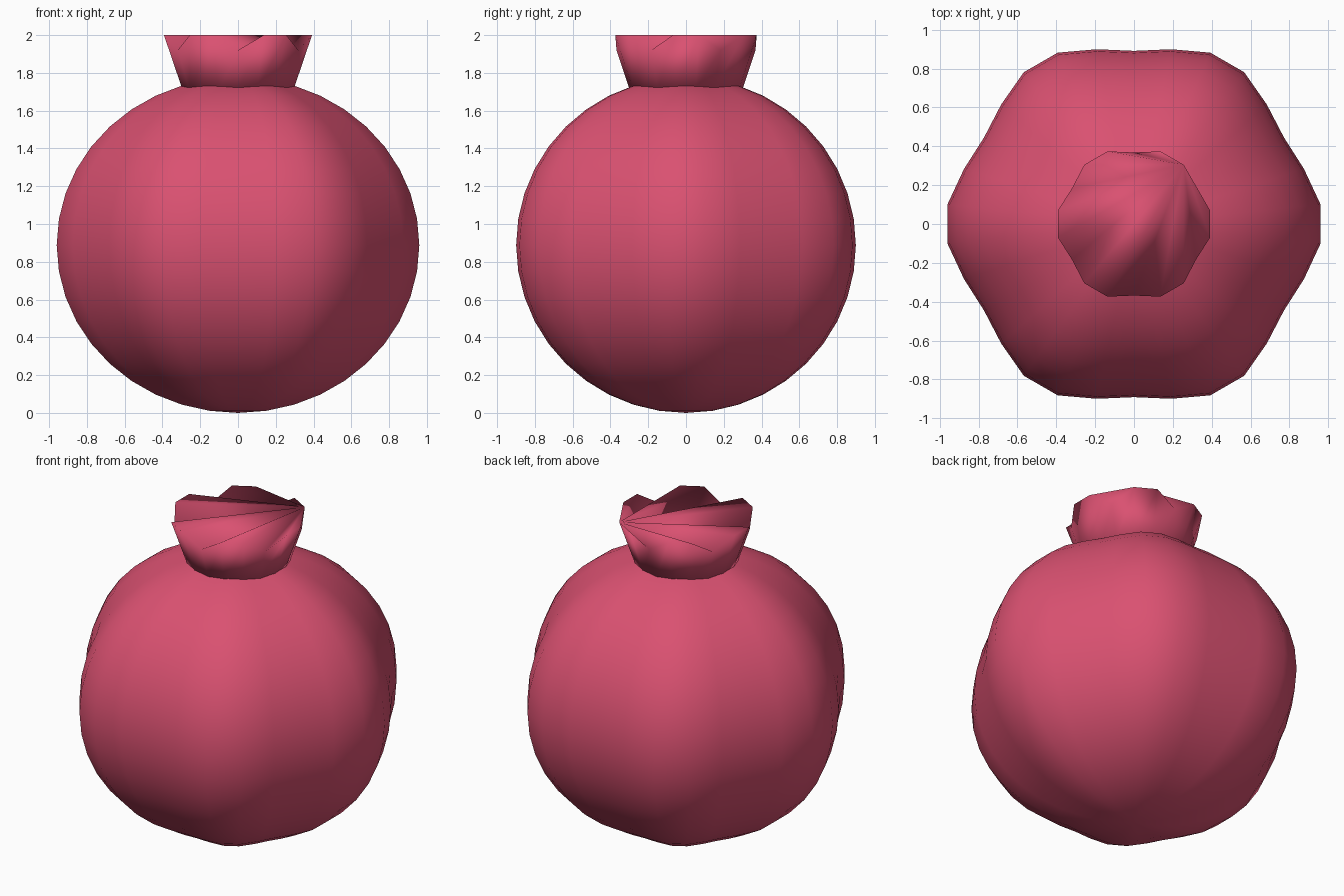
import bpy, bmesh
from math import sin, cos, pi, radians

cube = bpy.data.objects.get("Cube")
if cube:
    bpy.data.objects.remove(cube, do_unlink=True)

skin = bpy.data.materials.new("pink red skin")
skin.use_nodes = True
skin.diffuse_color = (0.70, 0.082, 0.165, 1)
skin.node_tree.nodes["Principled BSDF"].inputs["Base Color"].default_value = (0.70, 0.082, 0.165, 1)


def lobe(a):
    """Six-fold wave around the vertical axis."""
    return cos(6 * a)


def ring(bm, count, start, radius, height):
    """Ring of vertices; radius and height are functions of the angle."""
    angles = [start + 2 * pi * i / count for i in range(count)]
    return [bm.verts.new((radius(a) * cos(a), radius(a) * sin(a), height(a))) for a in angles]


def bridge(bm, low, high):
    n = len(low)
    for i in range(n):
        j = (i + 1) % n
        bm.faces.new((low[i], low[j], high[j], high[i]))


def fan(bm, tip, rim):
    """Triangles from one vertex to each edge of an open chain."""
    for a, b in zip(rim, rim[1:]):
        bm.faces.new((tip, a, b))


def finish(bm, name):
    mesh = bpy.data.meshes.new(name)
    bm.to_mesh(mesh)
    bm.free()
    mesh.materials.append(skin)
    mesh.shade_smooth()
    obj = bpy.data.objects.new(name, mesh)
    bpy.context.collection.objects.link(obj)


# Fruit body: a sphere with six soft lobes
half = 0.888
bm = bmesh.new()
rings = []
for k in range(1, 20):
    lat = -pi / 2 + k * pi / 20
    rings.append(ring(bm, 30, radians(6),
                      lambda a: cos(lat) * (0.932 + 0.041 * lobe(a)),
                      lambda a: half + half * sin(lat)))
for low, high in zip(rings, rings[1:]):
    bridge(bm, low, high)
bottom = bm.verts.new((0, 0, 0))
top = bm.verts.new((0, 0, 2 * half))
fan(bm, bottom, (rings[0] + rings[0][:1])[::-1])
fan(bm, top, rings[-1] + rings[-1][:1])
finish(bm, "fruit_body")

# Crown: flared cup with a scalloped rim, closed by a fan from one rim point
bm = bmesh.new()
base = ring(bm, 18, radians(10), lambda a: 0.298, lambda a: 1.71)
rim = ring(bm, 18, radians(10),
           lambda a: 0.388 + 0.02 * lobe(a),
           lambda a: 2.0 if lobe(a) > 0 else 1.92)
bridge(bm, base, rim)
bm.faces.new(base[::-1])
chain = rim[2:] + rim[:2]
fan(bm, chain[0], chain[1:])
finish(bm, "crown")
